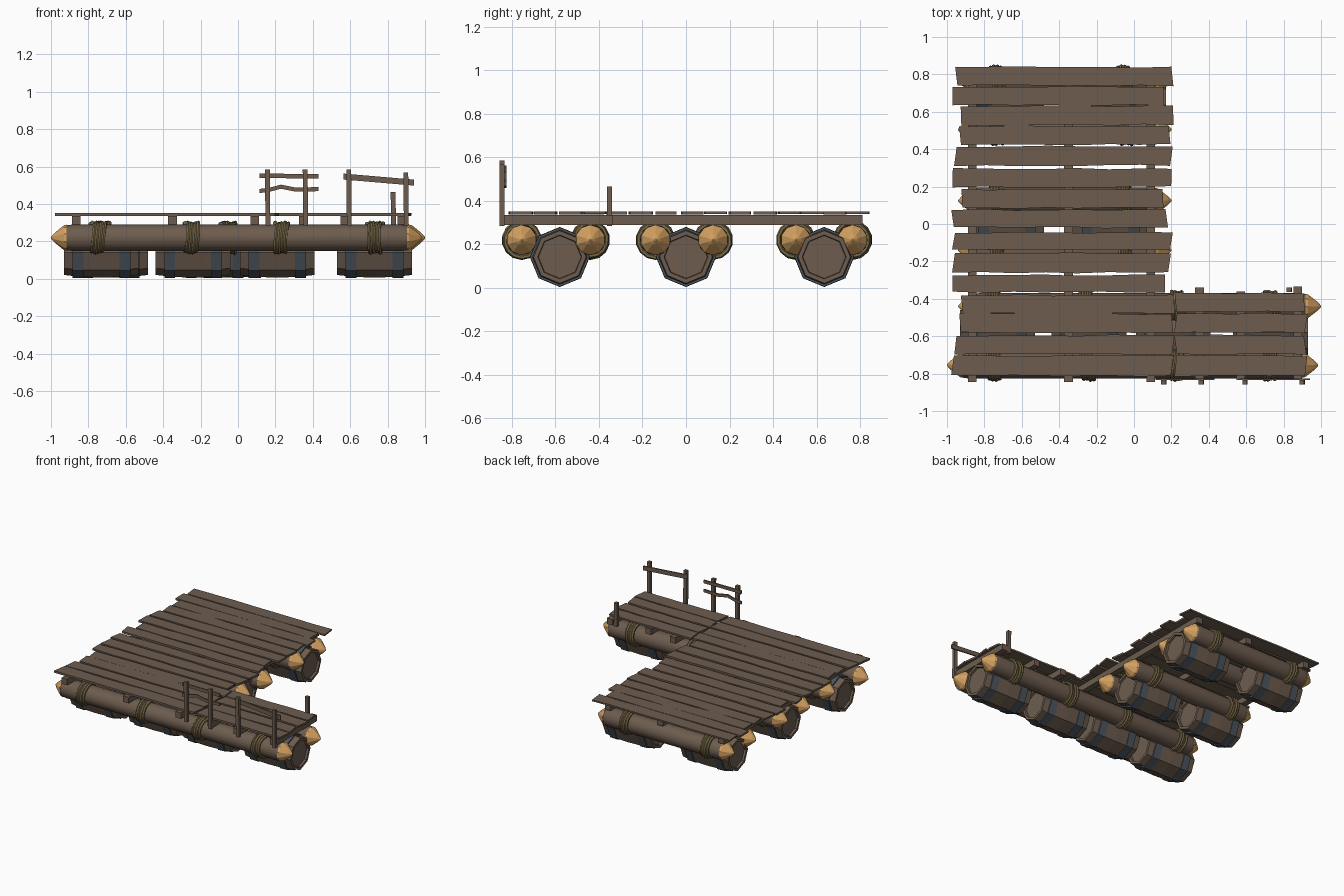
import bpy, bmesh, math, random
from mathutils import Vector

random.seed(4)
cube = bpy.data.objects.get("Cube")
if cube:
    bpy.data.objects.remove(cube, do_unlink=True)


def material(name, rgb):
    m = bpy.data.materials.new(name)
    m.use_nodes = True
    m.diffuse_color = (*rgb, 1)
    m.node_tree.nodes["Principled BSDF"].inputs["Base Color"].default_value = (*rgb, 1)
    return m


WOOD = material("brown_wood", (0.155, 0.108, 0.078))
CUT = material("fresh_cut_wood", (0.66, 0.36, 0.12))
IRON = material("barrel_iron", (0.075, 0.095, 0.115))
ROPE = material("rope", (0.19, 0.145, 0.065))


def loft(name, rings, mat, smooth=False):
    """Skin a row of equal rings of points and cap both ends."""
    bm = bmesh.new()
    loops = [[bm.verts.new(p) for p in ring] for ring in rings]
    n = len(loops[0])
    for a, b in zip(loops, loops[1:]):
        for i in range(n):
            j = (i + 1) % n
            bm.faces.new((a[i], a[j], b[j], b[i]))
    bm.faces.new(loops[0])
    bm.faces.new(loops[-1])
    bmesh.ops.recalc_face_normals(bm, faces=bm.faces)
    mesh = bpy.data.meshes.new(name)
    bm.to_mesh(mesh)
    bm.free()
    mesh.materials.append(mat)
    if smooth:
        mesh.shade_smooth()
        mesh.set_sharp_from_angle(angle=math.radians(40))
    obj = bpy.data.objects.new(name, mesh)
    bpy.context.collection.objects.link(obj)
    return obj


def lathe(name, profile, y, z, sides, mat, smooth=False):
    """Turn an (x, radius) profile around a line parallel to x."""
    turn = [math.tau * i / sides for i in range(sides)]
    rings = [[(x, y + r * math.sin(a), z + r * math.cos(a)) for a in turn]
             for x, r in profile]
    return loft(name, rings, mat, smooth)


def beam(name, start, end, across, up, mat=WOOD):
    """Rectangular bar between two points; across and up are half sizes."""
    u, v = Vector(across), Vector(up)
    return loft(name, [[Vector(p) + a * u + b * v
                        for a, b in ((-1, -1), (1, -1), (1, 1), (-1, 1))]
                       for p in (start, end)], mat)


def plank(name, x0, x1, y0, y1):
    """Deck board with a slightly wavy outline and crooked ends."""
    steps = 7
    low, high = 0.338 + random.uniform(-0.002, 0.002), 0.351
    skew = random.uniform(-0.008, 0.008)
    rings = []
    for i in range(steps + 1):
        t = i / steps
        x = x0 + (x1 - x0) * t
        end = skew if i in (0, steps) else 0
        a = y0 + random.uniform(-0.004, 0.004)
        b = y1 + random.uniform(-0.004, 0.004)
        rings.append([(x + end, a, low), (x - end, b, low),
                      (x - end, b, high), (x + end, a, high)])
    loft(name, rings, WOOD)


def rope(x, y, z):
    """Four loose coils around a log."""
    turns, steps, thick, sides = 4, 14, 0.011, 6
    phase = random.uniform(0, math.tau)
    lean = random.uniform(0.004, 0.012)
    rings = []
    for i in range(turns * steps + 1):
        a = math.tau * i / steps
        cx = x + 0.07 * (i / (turns * steps) - 0.5) + lean * math.sin(a + phase)
        rad = 0.077 + 0.004 * math.sin(a * 0.7 + phase)
        ring = []
        for k in range(sides):
            b = math.tau * k / sides
            r = rad + thick * math.cos(b)
            ring.append((cx + thick * math.sin(b), y + r * math.sin(a), z + r * math.cos(a)))
        rings.append(ring)
    loft("rope_binding", rings, ROPE, True)


def log(y, x0, x1, ropes):
    """Float log with a sharpened point on both ends."""
    z, r = 0.22, 0.07
    lathe("float_log", [(x0, r - 0.004), (x0 + 0.03, r), (x1 - 0.03, r), (x1, r - 0.004)],
          y, z, 12, WOOD, True)
    for x, s in ((x0, -1), (x1, 1)):
        lathe("log_point", [(x - s * 0.002, r), (x + s * 0.01, r - 0.003),
                            (x + s * 0.06, 0.026), (x + s * 0.08, 0.004)], y, z, 10, CUT)
    for rx in ropes:
        rope(rx, y, z)


def barrel(x, y):
    """Eight-sided barrel with recessed ends and two iron hoops."""
    z = 0.142
    half = [(0.185, 0.098), (0.2, 0.101), (0.2, 0.121), (0.1, 0.132)]
    profile = ([(x - d, r) for d, r in half] + [(x, 0.135)]
               + [(x + d, r) for d, r in reversed(half)])
    lathe("barrel", profile, y, z, 8, WOOD)
    for s in (-1, 1):
        c = x + s * 0.125
        lathe("barrel_hoop", [(c - 0.029, 0.115), (c - 0.029, 0.138 - 0.002 * (s < 0)),
                              (c + 0.029, 0.138 - 0.002 * (s > 0)), (c + 0.029, 0.115)],
              y, z, 8, IRON)


# Floats: long front row, then two shorter rows
front_ropes = (-0.75, -0.25, 0.23, 0.73)
short_ropes = (-0.73, -0.05)
log(-0.755, -0.92, 0.905, front_ropes)
log(-0.44, -0.86, 0.92, front_ropes)
for y in (-0.14, 0.125, 0.505, 0.765):
    log(y, -0.86, 0.12, short_ropes)
for y, centres in ((-0.58, (-0.73, -0.24, 0.21, 0.73)),
                   (0.0, (-0.68, -0.125)), (0.635, (-0.68, -0.03))):
    for x in centres:
        barrel(x, y)

# Joists under the deck
for x, y0, y1 in ((-0.865, -0.845, 0.81), (-0.35, -0.845, 0.81), (0.09, -0.845, 0.81),
                  (0.35, -0.835, -0.34), (0.57, -0.835, -0.36), (0.875, -0.835, -0.335)):
    beam("joist", (x, y0, 0.313), (x, y1, 0.313), (0.023, 0, 0), (0, 0, 0.023))

# Main deck boards: left end, right end, near edge, far edge
for x0, x1, y0, y1 in (
        (-0.95, 0.205, 0.74, 0.84), (-0.97, 0.16, 0.635, 0.735),
        (-0.925, 0.21, 0.53, 0.63), (-0.93, 0.19, 0.425, 0.525),
        (-0.955, 0.2, 0.313, 0.415), (-0.97, 0.2, 0.198, 0.296),
        (-0.92, 0.155, 0.085, 0.185), (-0.97, 0.175, -0.02, 0.077),
        (-0.965, 0.2, -0.14, -0.045), (-0.965, 0.19, -0.26, -0.155),
        (-0.97, 0.165, -0.365, -0.273), (-0.92, 0.215, -0.477, -0.38),
        (-0.93, 0.205, -0.582, -0.48), (-0.955, 0.21, -0.695, -0.595),
        (-0.97, 0.205, -0.812, -0.705)):
    plank("deck_board", x0, x1, y0, y1)

# Side walkway boards
for x1, y0, y1 in ((0.91, -0.47, -0.37), (0.92, -0.58, -0.48),
                   (0.915, -0.695, -0.595), (0.92, -0.812, -0.705)):
    plank("walkway_board", 0.222, x1, y0, y1)

# Railing posts along the front, and one stub at the walkway's back corner
for x, y, top in ((0.16, -0.845, 0.585), (0.362, -0.845, 0.585), (0.595, -0.845, 0.585),
                  (0.9, -0.845, 0.57), (0.832, -0.352, 0.465)):
    beam("rail_post", (x, y, 0.285), (x - 0.003, y, top), (0.013, 0, 0), (0, 0.012, 0))

# Rails: two short ones, the lower of them warped, and one long sloping one
thin, tall = (0, 0.005, 0), (0, 0, 0.012)
beam("upper_rail", (0.115, -0.83, 0.551), (0.43, -0.83, 0.549), thin, tall)
beam("sloping_rail", (0.565, -0.83, 0.547), (0.94, -0.83, 0.515), thin, (0, 0, 0.016))
warp = ((0.115, 0.47), (0.17, 0.477), (0.23, 0.493), (0.31, 0.477), (0.43, 0.48))
loft("warped_rail", [[(x, -0.835, z - 0.011), (x, -0.825, z - 0.011),
                      (x, -0.825, z + 0.011), (x, -0.835, z + 0.011)] for x, z in warp], WOOD)
